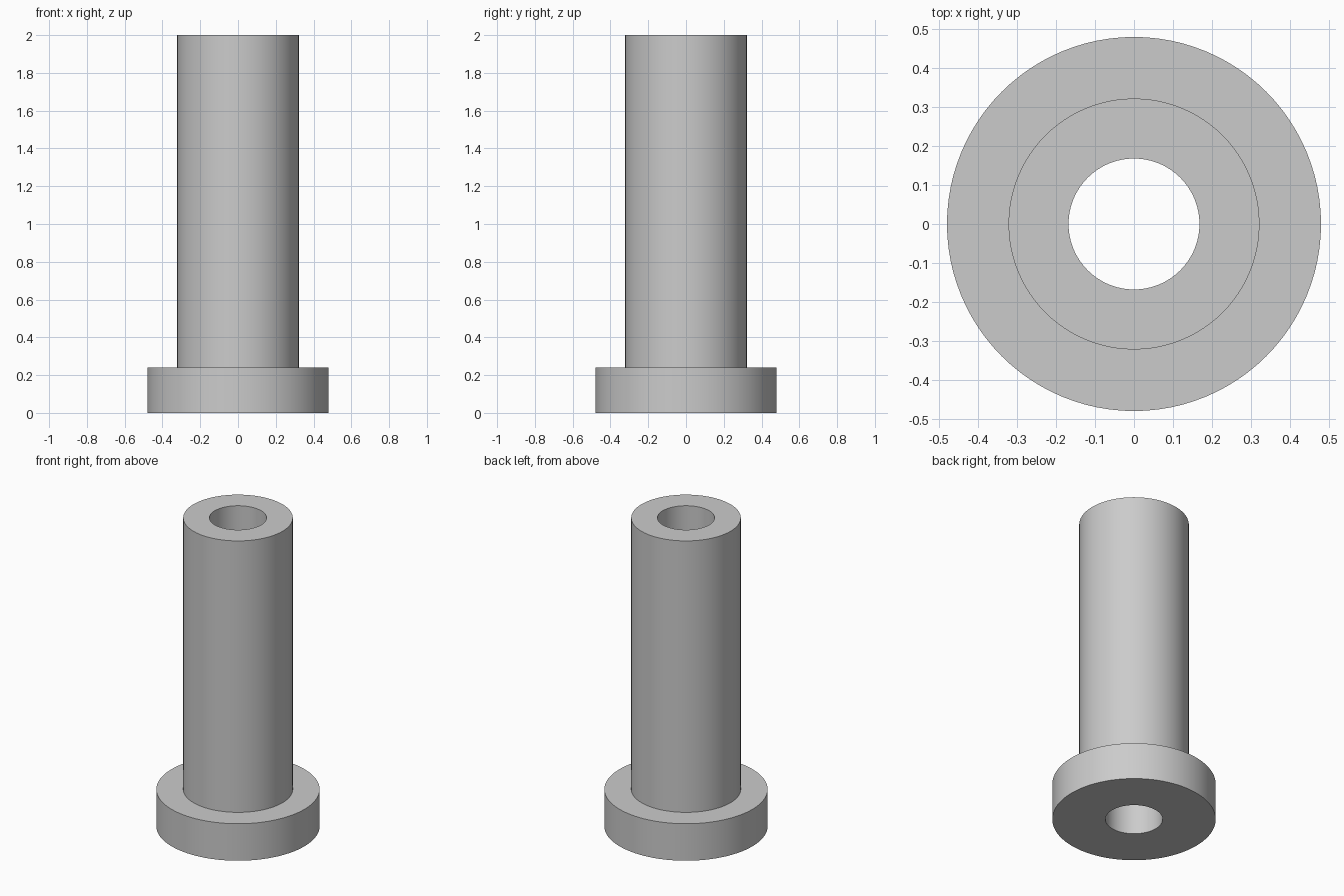
import bpy
import bmesh
import math

cube = bpy.data.objects.get("Cube")
if cube:
    bpy.data.objects.remove(cube, do_unlink=True)

SEGMENTS = 96
BORE, SLEEVE, FLANGE = 0.168, 0.322, 0.48
FLANGE_TOP, HEIGHT = 0.24, 2.0

# Plain grey material
grey = bpy.data.materials.new("plain_grey")
grey.use_nodes = True
colour = (0.6, 0.6, 0.6, 1.0)
grey.diffuse_color = colour
grey.node_tree.nodes["Principled BSDF"].inputs["Base Color"].default_value = colour


def lathe(name, profile, material):
    """Revolve a closed (radius, z) profile around the z axis."""
    bm = bmesh.new()
    verts = [bm.verts.new((r, 0, z)) for r, z in profile]
    edges = [bm.edges.new((v, verts[i - 1])) for i, v in enumerate(verts)]
    bmesh.ops.spin(bm, geom=verts + edges, cent=(0, 0, 0), axis=(0, 0, 1),
                   angle=math.tau, steps=SEGMENTS, use_merge=True)
    bmesh.ops.remove_doubles(bm, verts=bm.verts, dist=1e-5)
    bmesh.ops.recalc_face_normals(bm, faces=bm.faces)
    mesh = bpy.data.meshes.new(name)
    bm.to_mesh(mesh)
    bm.free()
    mesh.materials.append(material)
    obj = bpy.data.objects.new(name, mesh)
    bpy.context.collection.objects.link(obj)
    return obj


# Flanged sleeve with a through bore, turned as one solid
bushing = lathe("flanged_bushing", [
    (BORE, 0), (FLANGE, 0), (FLANGE, FLANGE_TOP),
    (SLEEVE, FLANGE_TOP), (SLEEVE, HEIGHT), (BORE, HEIGHT),
], grey)

# Smooth round walls, crisp rims
bpy.ops.object.select_all(action="DESELECT")
bushing.select_set(True)
bpy.context.view_layer.objects.active = bushing
bpy.ops.object.shade_smooth_by_angle(angle=math.radians(30))
